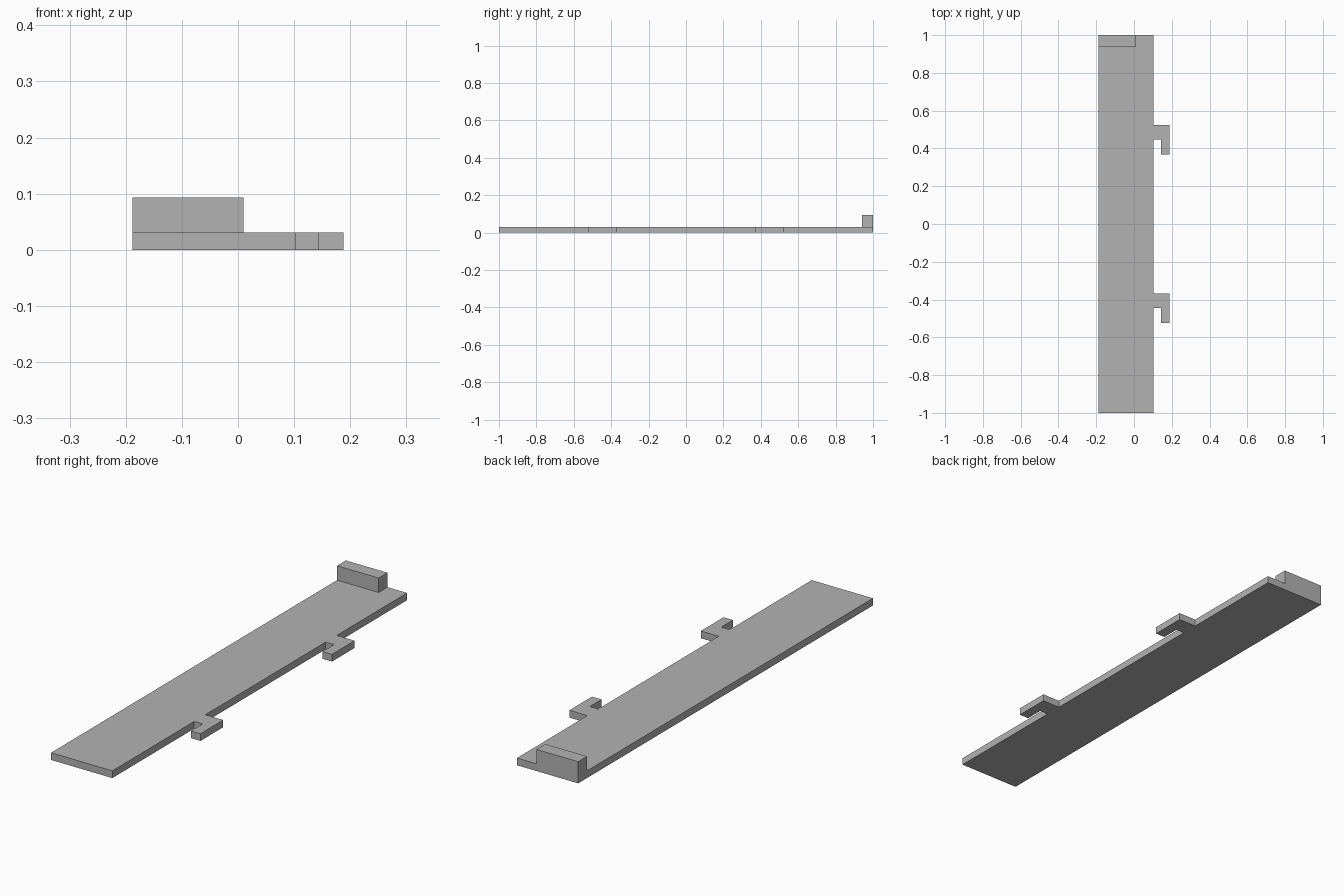
import bpy
import bmesh

cube = bpy.data.objects.get("Cube")
if cube:
    bpy.data.objects.remove(cube, do_unlink=True)

# Single flat grey
GREY = (0.45, 0.45, 0.45, 1.0)
grey = bpy.data.materials.new("plain grey")
grey.use_nodes = True
grey.diffuse_color = GREY
grey.node_tree.nodes["Principled BSDF"].inputs["Base Color"].default_value = GREY

LEFT, EDGE, TIP = -0.188, 0.103, 0.188
THICK, TOP = 0.031, 0.093


def extrude_outline(name, outline, z0, z1):
    """Turn a counter-clockwise xy outline into a flat-sided solid."""
    bm = bmesh.new()
    face = bm.faces.new([bm.verts.new((x, y, z0)) for x, y in outline])
    result = bmesh.ops.extrude_face_region(bm, geom=[face], use_keep_orig=True)
    top = [v for v in result["geom"] if isinstance(v, bmesh.types.BMVert)]
    bmesh.ops.translate(bm, verts=top, vec=(0, 0, z1 - z0))
    bmesh.ops.recalc_face_normals(bm, faces=bm.faces)
    mesh = bpy.data.meshes.new(name)
    bm.to_mesh(mesh)
    bm.free()
    mesh.materials.append(grey)
    obj = bpy.data.objects.new(name, mesh)
    bpy.context.collection.objects.link(obj)
    return obj


def hook(y):
    """Outline of one hook: stem out from the edge, prong towards the front."""
    prong, stem, back = y - 0.077, y + 0.002, y + 0.077
    return [(EDGE, stem), (0.143, stem), (0.143, prong),
            (TIP, prong), (TIP, back), (EDGE, back)]


# Long plate with two hooks along its side
plate = [(LEFT, -1), (EDGE, -1)] + hook(-0.446) + hook(0.446) + [(EDGE, 1), (LEFT, 1)]
extrude_outline("plate_with_hooks", plate, 0, THICK)

# Raised stop block at the back end
block = [(LEFT, 0.94), (0.01, 0.94), (0.01, 1), (LEFT, 1)]
extrude_outline("end_stop", block, THICK, TOP)
